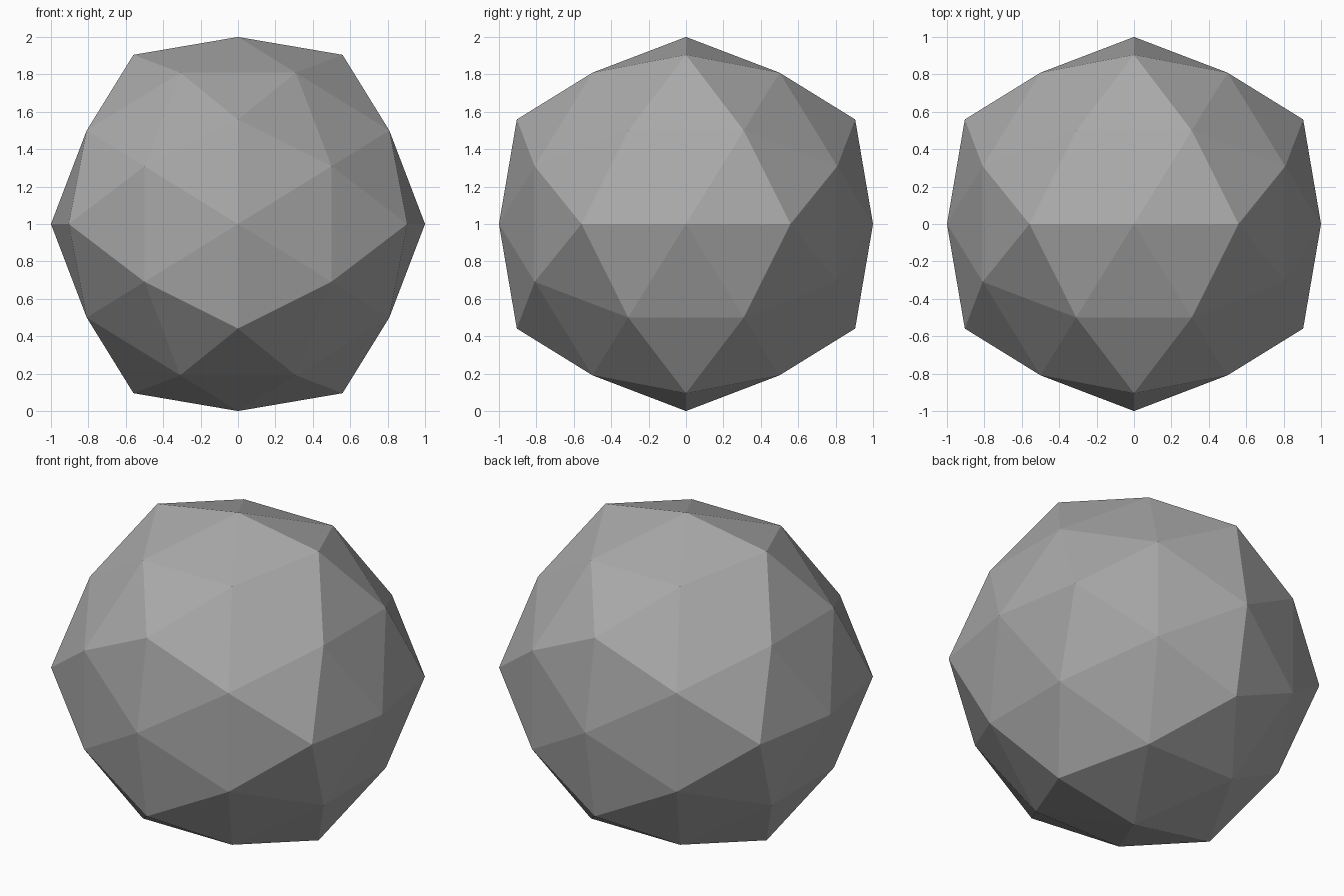
import bpy
import bmesh
from itertools import product
from mathutils import Vector

cube = bpy.data.objects.get("Cube")
if cube:
    bpy.data.objects.remove(cube, do_unlink=True)

PHI = (1 + 5 ** 0.5) / 2
TIP_RADIUS = 1.0633   # five-sided peaks stand slightly proud
RING_RADIUS = 1.0     # corners between the peaks

# One plain grey for the whole body
grey = bpy.data.materials.new("stone_grey")
grey.use_nodes = True
colour = (0.4, 0.4, 0.4, 1)
grey.diffuse_color = colour
grey.node_tree.nodes["Principled BSDF"].inputs["Base Color"].default_value = colour

# Peaks: the twelve corners of an icosahedron
tips = []
for a, b in product((-1, 1), repeat=2):
    short, long = a, b * PHI
    tips += [Vector(p).normalized() for p in
             ((short, 0, long), (0, long, short), (long, short, 0))]

# Low corners: edge midpoints pushed out to the ring radius
corners = [t * TIP_RADIUS for t in tips]
for i, p in enumerate(tips):
    for q in tips[:i]:
        if p.dot(q) > 0.4:
            corners.append((p + q).normalized() * RING_RADIUS)

# Skin the corners with flat triangles
bm = bmesh.new()
for co in corners:
    bm.verts.new(co + Vector((0, 0, RING_RADIUS)))
bmesh.ops.convex_hull(bm, input=bm.verts[:])
bmesh.ops.recalc_face_normals(bm, faces=bm.faces[:])

mesh = bpy.data.meshes.new("faceted_ball")
bm.to_mesh(mesh)
bm.free()
mesh.materials.append(grey)
ball = bpy.data.objects.new("faceted_ball", mesh)
bpy.context.collection.objects.link(ball)
